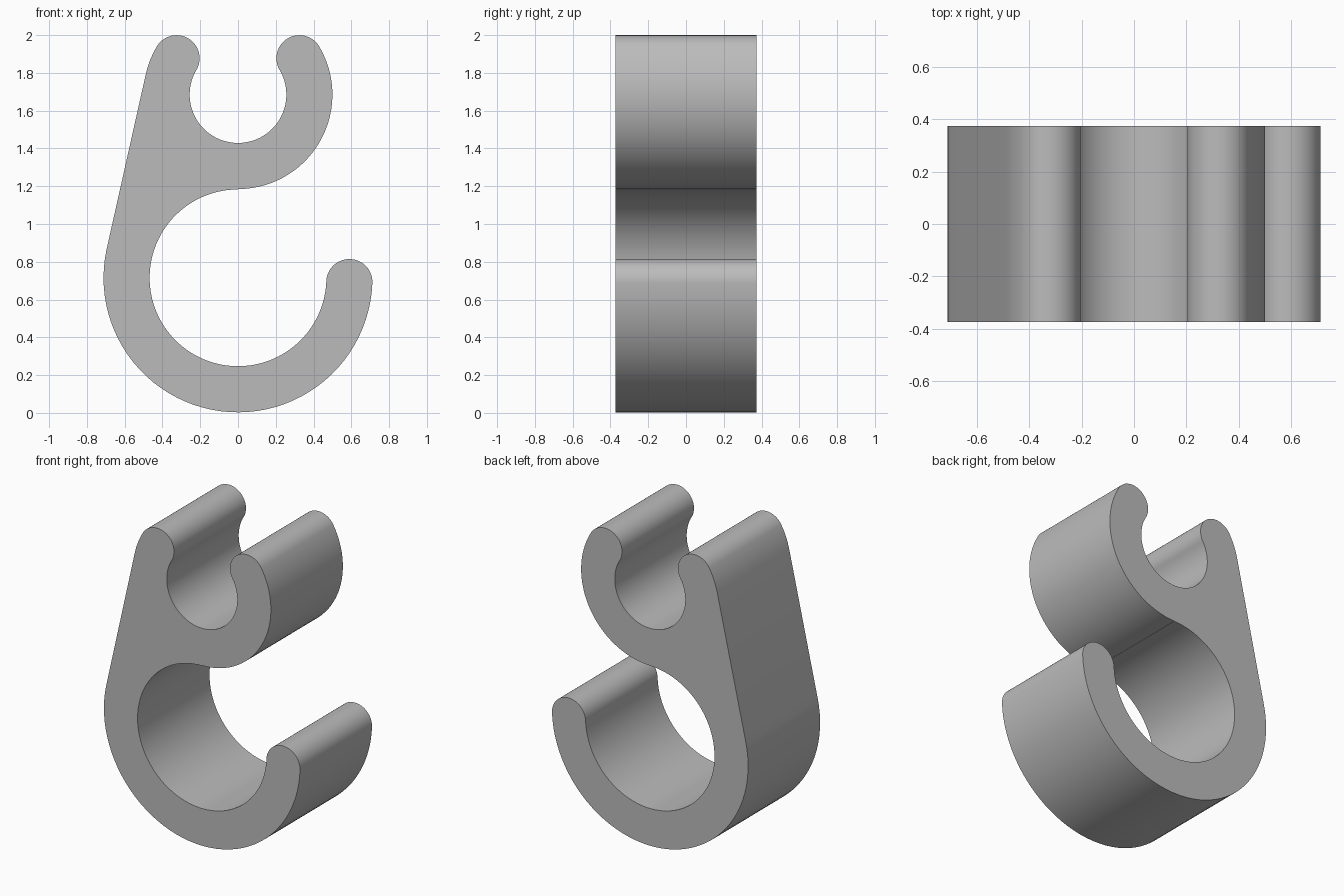
import bpy
import bmesh
from math import sin, cos, radians, degrees, asin

cube = bpy.data.objects.get("Cube")
if cube:
    bpy.data.objects.remove(cube, do_unlink=True)

# Two open rings: centre height, outer radius, inner radius
LOW_Z, LOW_OUT, LOW_IN = 0.715, 0.712, 0.468
UP_Z, UP_OUT, UP_IN = 1.685, 0.5, 0.256
HALF_DEPTH = 0.373
UP_TIP, LOW_TIP = 30.6, -2.2
TANGENT = 180 - degrees(asin((LOW_OUT - UP_OUT) / (UP_Z - LOW_Z)))

outline = []


def arc(cx, cz, radius, start, end):
    """Append an arc to the outline, skipping a repeated joint point."""
    steps = max(4, round(abs(end - start) / 4))
    for i in range(steps + 1):
        a = radians(start + (end - start) * i / steps)
        p = (cx + radius * cos(a), cz + radius * sin(a))
        if not outline or abs(p[0] - outline[-1][0]) + abs(p[1] - outline[-1][1]) > 0.002:
            outline.append(p)


def tip(cz, inner, outer, angle, start, end):
    """Round the end of a ring wall."""
    mid, a = (inner + outer) / 2, radians(angle)
    arc(mid * cos(a), cz + mid * sin(a), (outer - inner) / 2, start, end)


# Right arm of the upper hook flowing into the lower hook
arc(0, UP_Z, UP_OUT, UP_TIP, -90)
arc(0, LOW_Z, LOW_IN, 90, 360 + LOW_TIP)
tip(LOW_Z, LOW_IN, LOW_OUT, LOW_TIP, 180 + LOW_TIP, LOW_TIP)
# Outer wall of the lower hook, straight side, then the upper hook
arc(0, LOW_Z, LOW_OUT, LOW_TIP, TANGENT - 360)
arc(0, UP_Z, UP_OUT, TANGENT, 180 - UP_TIP)
tip(UP_Z, UP_IN, UP_OUT, 180 - UP_TIP, 180 - UP_TIP, -UP_TIP)
arc(0, UP_Z, UP_IN, 180 - UP_TIP, 360 + UP_TIP)
tip(UP_Z, UP_IN, UP_OUT, UP_TIP, 180 + UP_TIP, UP_TIP)
if abs(outline[0][0] - outline[-1][0]) + abs(outline[0][1] - outline[-1][1]) < 0.002:
    outline.pop()

# Extrude the outline through the depth
bm = bmesh.new()
face = bm.faces.new([bm.verts.new((x, -HALF_DEPTH, z)) for x, z in outline])
new = bmesh.ops.extrude_face_region(bm, geom=[face], use_keep_orig=True)["geom"]
bmesh.ops.translate(bm, vec=(0, 2 * HALF_DEPTH, 0),
                    verts=[g for g in new if isinstance(g, bmesh.types.BMVert)])
bmesh.ops.recalc_face_normals(bm, faces=bm.faces)
mesh = bpy.data.meshes.new("double_hook")
bm.to_mesh(mesh)
bm.free()
hook = bpy.data.objects.new("double_hook", mesh)
bpy.context.collection.objects.link(hook)

# Plain grey finish
grey = bpy.data.materials.new("plain_grey")
grey.use_nodes = True
colour = (0.5, 0.5, 0.5, 1)
grey.diffuse_color = colour
grey.node_tree.nodes["Principled BSDF"].inputs["Base Color"].default_value = colour
mesh.materials.append(grey)

# Smooth curved walls, sharp rims
bpy.ops.object.select_all(action="DESELECT")
hook.select_set(True)
bpy.context.view_layer.objects.active = hook
bpy.ops.object.shade_smooth_by_angle(angle=radians(30))
